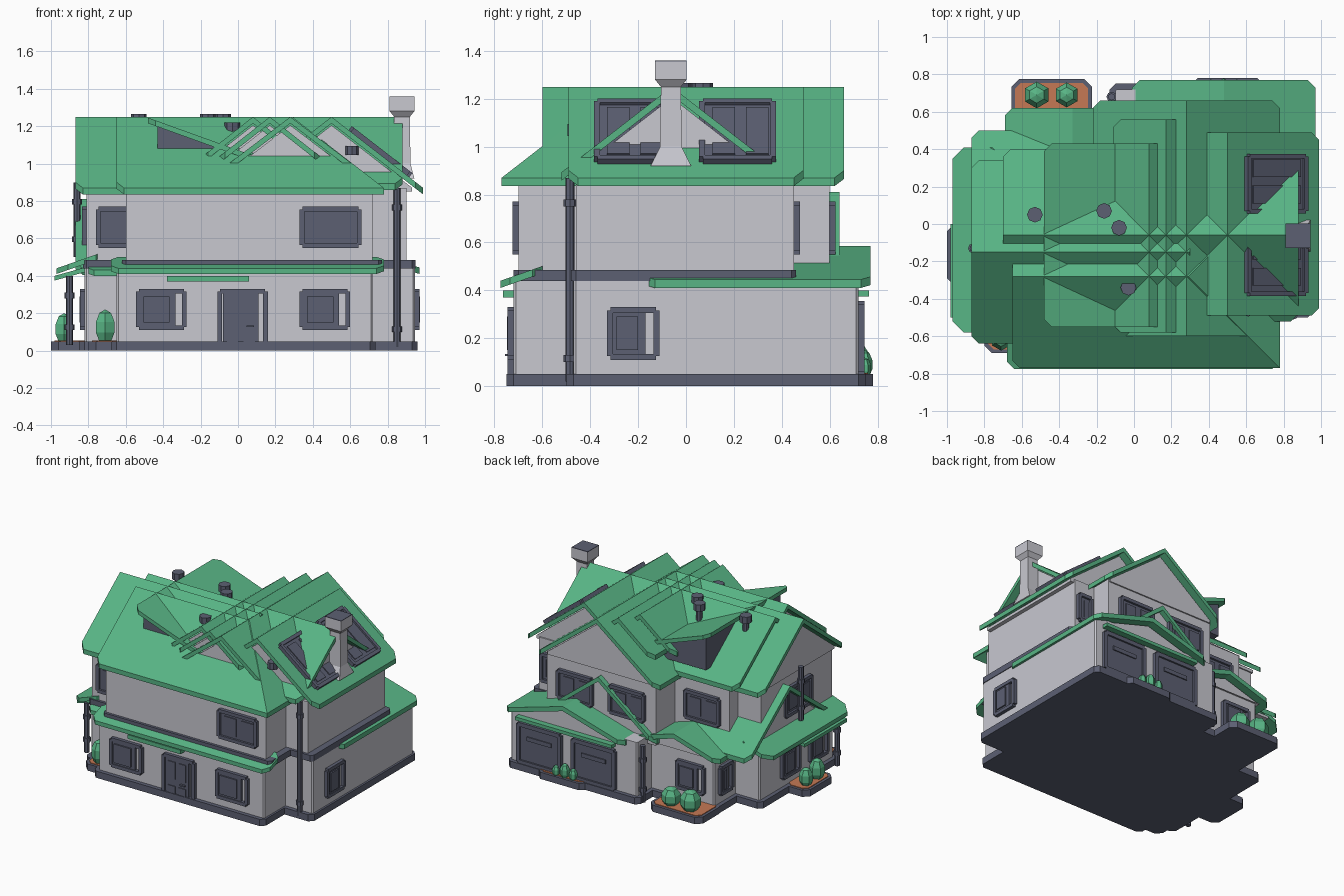
import bpy, bmesh, math
from mathutils import Vector, Matrix

if "Cube" in bpy.data.objects:
    bpy.data.objects.remove(bpy.data.objects["Cube"])

def mat(name, col):
    m = bpy.data.materials.new(name)
    m.diffuse_color = (*col, 1)
    m.use_nodes = True
    m.node_tree.nodes["Principled BSDF"].inputs["Base Color"].default_value = m.diffuse_color
    return m

GREEN = mat("green", (.098, .46, .235))
WALL = mat("pale grey", (.58, .58, .63))
DARK = mat("slate", (.107, .117, .171))
SOIL = mat("terracotta", (.56, .19, .09))

def finish(name, bm, m, M=None):
    bmesh.ops.recalc_face_normals(bm, faces=bm.faces)
    me = bpy.data.meshes.new(name)
    bm.to_mesh(me)
    bm.free()
    me.materials.append(m)
    o = bpy.data.objects.new(name, me)
    bpy.context.collection.objects.link(o)
    if M:
        o.matrix_world = M
    return o

def solid(name, pts, vec, m, M=None):
    """Polygon extruded along a vector."""
    bm = bmesh.new()
    f = bm.faces.new([bm.verts.new(p) for p in pts])
    g = bmesh.ops.extrude_face_region(bm, geom=[f])["geom"]
    bmesh.ops.translate(bm, vec=Vector(vec), verts=[v for v in g if isinstance(v, bmesh.types.BMVert)])
    return finish(name, bm, m, M)

def oct_pts(x0, x1, y0, y1, c):
    if c == 0:
        return [(x0, y0), (x1, y0), (x1, y1), (x0, y1)]
    return [(x0 + c, y0), (x1 - c, y0), (x1, y0 + c), (x1, y1 - c),
            (x1 - c, y1), (x0 + c, y1), (x0, y1 - c), (x0, y0 + c)]

def box(name, x0, x1, y0, y1, z0, z1, m, c=0, M=None):
    return solid(name, [(x, y, z0) for x, y in oct_pts(x0, x1, y0, y1, c)], (0, 0, z1 - z0), m, M)

def roof(name, axis, ridge, a, b, zr=1.25, half=.49, rise=.38, hip=0, t=.035, c=.04):
    """Two slabs with clipped eave corners plus a pale gable body."""
    def P(u, w, z=None):
        z = zr - rise * abs(w) / half if z is None else z
        return (u, ridge + w, z) if axis == 'x' else (ridge + w, u, z)
    for s in (1, -1):
        end = [(b, s * half)] if hip else [(b, s * (half - c)), (b - c, s * half)]
        pl = [(a, 0), (b - hip, 0)] + end + [(a + c, s * half), (a, s * (half - c))]
        solid(name + "_slope", [P(*p) for p in pl], (0, 0, -t), GREEN)
    if hip:
        solid(name + "_hip", [P(b, -half), P(b, half), P(b - hip, 0)], (0, 0, -t), GREEN)
    w = half - .06
    ze, zb = zr - .045 - rise * w / half, zr - rise - .02
    d = max(b - hip - a - .1, .02)
    solid(name + "_gable", [P(a + .05, -w, zb), P(a + .05, w, zb), P(a + .05, w, ze),
          P(a + .05, 0, zr - .045), P(a + .05, -w, ze)], (d, 0, 0) if axis == 'x' else (0, d, 0), WALL)

def place(x, y, z, ang, tilt=0):
    return Matrix.Translation((x, y, z)) @ Matrix.Rotation(math.radians(ang), 4, 'Z') @ Matrix.Rotation(math.radians(tilt), 4, 'X')

def plate(name, u0, u1, z0, z1, d0, d1, M, c=0):
    solid(name, [(u, -d0, z) for u, z in oct_pts(u0, u1, z0, z1, c)], (0, d0 - d1, 0), DARK, M)

def frame(name, w, h, M, t=.025, d=.025):
    for s in (-1, 1):
        plate(name + "_jamb", s * w / 2 - (t if s > 0 else 0), s * w / 2 + (t if s < 0 else 0), -h / 2 + .015, h / 2 - .015, -.01, d, M)
        plate(name + "_rail", -w / 2 + .015, w / 2 - .015, s * h / 2 - (t if s > 0 else 0), s * h / 2 + (t if s < 0 else 0), -.01, d, M)

def wide_window(M, w=.33, h=.22, name="wide_window"):
    plate(name + "_glass", -w / 2 + .01, w / 2 - .01, -h / 2 + .01, h / 2 - .01, -.01, .01, M, .02)
    frame(name, w, h, M)
    for u in (-w / 4 + .01, w / 4 - .01):
        plate(name + "_sash", u - w / 4 + .045, u + w / 4 - .02, -h / 2 + .045, h / 2 - .045, 0, .017, M)

def shutter_window(M, w=.27, h=.22, name="shutter_window"):
    frame(name, w, h, M)
    plate(name + "_panel", -w / 2 + .01, w / 2 - .06, -h / 2 + .01, h / 2 - .01, -.01, .018, M, .01)
    plate(name + "_inner", -w / 2 + .04, w / 2 - .09, -h / 2 + .04, h / 2 - .04, 0, .028, M)

def cyl(name, x, y, z0, z1, r, m=DARK, n=8):
    solid(name, [(x + r * math.cos(2 * math.pi * i / n), y + r * math.sin(2 * math.pi * i / n), z0) for i in range(n)], (0, 0, z1 - z0), m)

def bush(x, y, r, h):
    bm = bmesh.new()
    bmesh.ops.create_uvsphere(bm, u_segments=6, v_segments=5, radius=1)
    finish("bush", bm, GREEN, Matrix.Translation((x, y, .03 + h / 2)) @ Matrix.Diagonal((r, r, h / 2, 1)))

# ground floor blocks with plinths, and dark belt course
GROUND = [(-.65, .72, -.72, .1), (-.1, .945, -.47, .72), (-.82, .1, -.57, .3), (-.62, 0, 0, .55)]
for x0, x1, y0, y1 in GROUND:
    box("ground_wall", x0, x1, y0, y1, .04, .45, WALL, .01)
    box("plinth", x0 - .03, x1 + .015, y0 - .03, y1 + .03, 0, .05, DARK, .03)
UPPER = [(-.6, .72, -.70, .1), (-.1, .9, -.46, .45), (-.81, .1, -.57, .27), (-.62, 0, 0, .37), (-.17, .73, 0, .6)]
for x0, x1, y0, y1 in UPPER:
    box("upper_wall", x0, x1, y0, y1, .4, .87, WALL)
for x0, x1, y0, y1 in UPPER[:3]:
    box("belt_course", x0 - .02, x1 + .05, y0 - .02, y1 + .01, .44, .485, DARK, .02)

# main roofs: gables crossing at one ridge height
roof("front_roof", 'x', -.28, -.65, .78, hip=.49)
roof("left_roof", 'x', -.15, -.87, .3)
roof("cross_roof", 'x', -.06, -.70, .88, half=.46, rise=.357)
roof("back_roof", 'y', .28, -.6, .66, half=.5)
roof("right_roof", 'y', .5, -.49, .49)
roof("small_roof_a", 'y', .08, -.55, .43, half=.28, rise=.22)
roof("small_roof_b", 'y', .17, -.58, .56, half=.28, rise=.22)

# shed dormer tilted out of the roof
def slope_z(x):
    return 1.245 - (x + .48) * .36
solid("dormer_roof", [(x, y, slope_z(x)) for x, y in oct_pts(-.48, .14, -.55, .43, .04)], (0, 0, -.03), GREEN)
solid("dormer_body", [(-.43, -.5, .95), (-.43, -.5, 1.205), (0, -.5, 1.05), (0, -.5, .95)], (0, .88, 0), DARK)

# lower roofs
roof("garage_roof", 'y', .48, -.17, .77, zr=.585, half=.49, rise=.14)
roof("back_lower_gable", 'y', .28, .2, .64, zr=.81, half=.46, rise=.36)
roof("left_lower_gable", 'x', .01, -.87, -.3, zr=.81, half=.49, rise=.37)
roof("bay_roof", 'y', -.33, 0, .62, zr=.54, half=.36, rise=.11)
solid("left_shed_roof", [(x, y, .44 + (x + .97) * .35) for x, y in oct_pts(-.97, -.7, -.58, .41, .06)], (0, 0, -.03), GREEN)
solid("front_skirt_roof", [(x, y, .44 + (y + .775) * .35) for x, y in oct_pts(-.68, .78, -.775, -.6, .04)], (0, 0, -.03), GREEN)
solid("front_left_skirt", [(x, y, .43 + (y + .64) * .35) for x, y in oct_pts(-.8, -.55, -.64, -.5, .03)], (0, 0, -.03), GREEN)
box("door_awning", -.38, .06, -.765, -.71, .37, .4, GREEN)
box("garage_awning", .08, .88, .71, .765, .375, .4, GREEN)
solid("left_awning", [(-.98, -.5, .375), (-.98, -.5, .4), (-.8, -.5, .45), (-.8, -.5, .425)], (0, .5, 0), GREEN)

# windows
for x in (-.41, .465):
    shutter_window(place(x, -.72, .22, 0))
shutter_window(place(.945, -.22, .22, 90), .22)
shutter_window(place(-.43, .55, .22, 180), .24)
shutter_window(place(-.62, .43, .22, 270), .16)
for y in (-.38, -.05):
    shutter_window(place(-.82, y, .22, 270), .22)
wide_window(place(.495, -.70, .66, 0))
wide_window(place(-.62, -.57, .66, 0), .28)
for x in (.49, .06):
    wide_window(place(x, .6, .66, 180), .3)
wide_window(place(-.4, .37, .66, 180), .3)
wide_window(place(-.81, -.15, .66, 270))
wide_window(place(.82, .45, .66, 180), .13)
# skylights on the right slope
for y in (-.225, .215):
    wide_window(place(.755, y, 1.055, 90, -52.2), .32, .41, "skylight")

# front door
M = place(.025, -.72, .165, 0)
frame("door_frame", .27, .33, M)
plate("door_leaf", -.105, .085, -.165, .15, -.01, .02, M)
plate("door_handle", .02, .06, -.04, -.03, .02, .035, M)
for u in (-.055, .035):
    plate("door_panel", u - .03, u + .03, -.13, -.06, .02, .026, M)
    plate("door_panel", u - .03, u + .03, -.01, .12, .02, .026, M)
# garage doors
for x in (.7, .25):
    M = place(x, .72, .2, 180)
    frame("garage_frame", .37, .31, M, .03)
    plate("garage_door", -.17, .17, -.15, .14, -.01, .012, M)
    plate("garage_slot", -.1, .1, .03, .06, .01, .02, M)

# chimney, flared at both ends
bm = bmesh.new()
rings = []
for z, r in ((.92, .085), (1.0, .045), (1.25, .042), (1.28, .066), (1.355, .066)):
    rings.append([bm.verts.new((.877 + sx * min(r, .066), -.063 + sy * r, z)) for sx, sy in ((-1, -1), (1, -1), (1, 1), (-1, 1))])
for lo, hi in zip(rings, rings[1:]):
    for i in range(4):
        bm.faces.new((lo[i], lo[i - 1], hi[i - 1], hi[i]))
bm.faces.new(rings[0])
bm.faces.new(rings[-1])
finish("chimney", bm, WALL)
box("chimney_cap", .811, .943, -.129, .003, 1.355, 1.36, DARK)

# roof vents
for x, y, z in ((-.53, .05, 1.265), (-.16, .07, 1.265), (-.08, -.02, 1.265), (-.03, -.34, 1.22)):
    cyl("vent_pipe", x, y, z - .2, z - .03, .022)
    cyl("vent_cap", x, y, z - .05, z, .042)
cyl("gable_vent", .61, -.46, 1.045, 1.095, .035)

# downpipes and posts
for x, y, z0, z1 in ((.85, -.485, .02, .87), (-.9, -.5, .03, .4), (-.12, .68, 0, .42), (-.86, -.13, .5, .9)):
    cyl("downpipe", x, y, z0, z1, .019)
    for z in (z0 + .08, z1 - .12):
        cyl("pipe_joint", x, y, z, z + .03, .027)

# planters with soil and bushes
for x0, x1, y0, y1 in ((-.655, -.225, .5, .775), (-1, -.8, -.33, 0), (-.8, -.62, -.69, -.5), (.3, .7, .7, .78)):
    box("planter", x0, x1, y0, y1, 0, .05, DARK, .04)
    box("planter_soil", x0 + .02, x1 - .02, y0 + .02, y1 - .02, .04, .055, SOIL, .03)
for x, y, r, h in ((-.52, .69, .075, .17), (-.36, .69, .07, .15), (-.93, -.22, .055, .17), (-.93, -.09, .05, .15),
                   (-.71, -.62, .06, .19), (.41, .745, .03, .1), (.48, .745, .035, .12), (.55, .745, .03, .09)):
    bush(x, y, r, h)
